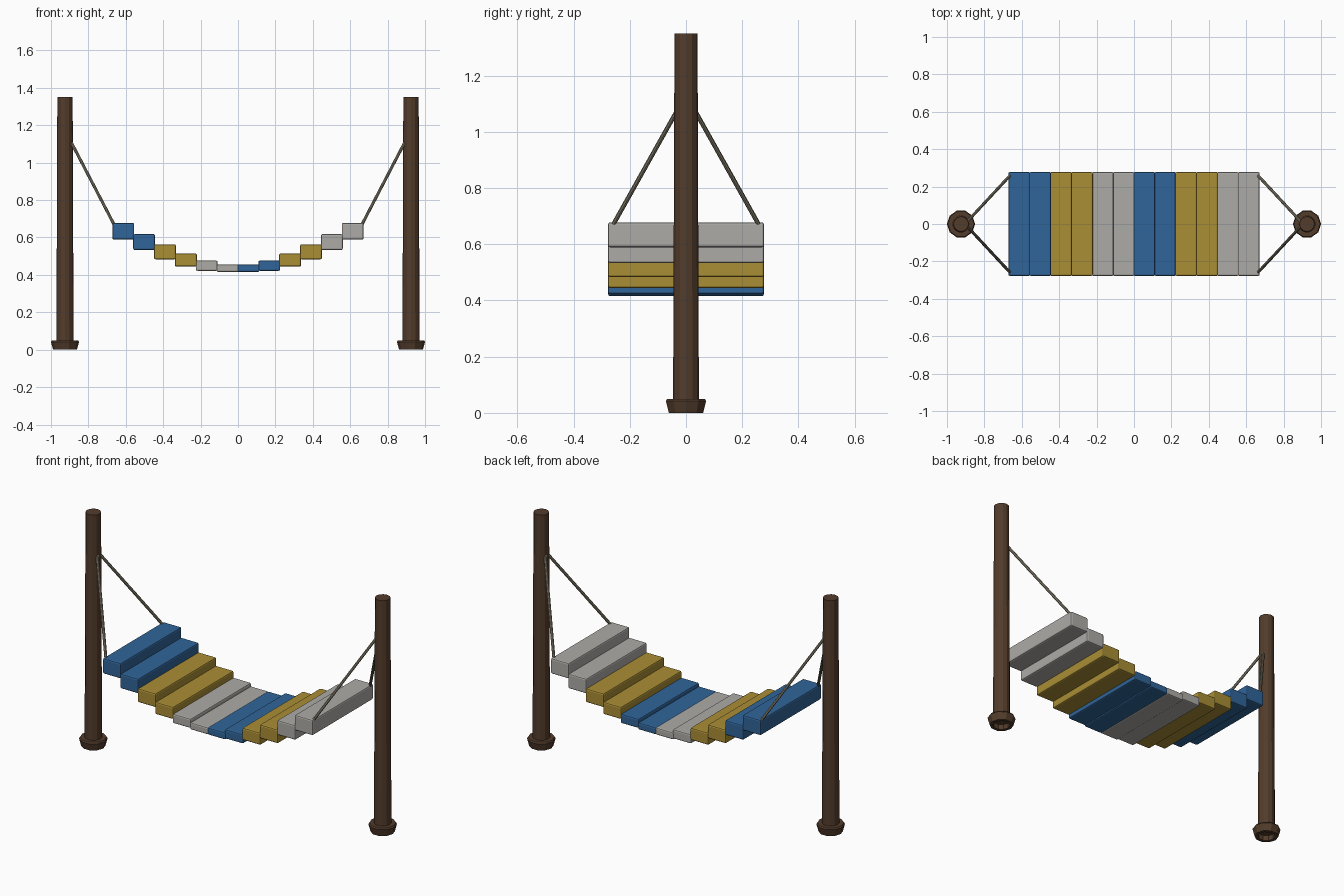
import bpy, math
from mathutils import Vector

if "Cube" in bpy.data.objects:
    bpy.data.objects.remove(bpy.data.objects["Cube"])


def material(name, rgb):
    m = bpy.data.materials.new(name)
    m.diffuse_color = (*rgb, 1)
    m.use_nodes = True
    m.node_tree.nodes["Principled BSDF"].inputs["Base Color"].default_value = m.diffuse_color
    return m


WOOD = material("dark_wood", (0.085, 0.045, 0.024))
ROPE = material("rope", (0.25, 0.22, 0.16))
BLUE = material("blue", (0.03, 0.13, 0.32))
GOLD = material("gold", (0.40, 0.27, 0.035))
PALE = material("pale", (0.42, 0.41, 0.39))


def lathe(name, profile, x, sides, mat):
    """Revolve (radius, z) points around a vertical axis at x."""
    verts, faces = [], []
    for r, z in profile:
        for i in range(sides):
            a = 2 * math.pi * i / sides
            verts.append((r * math.cos(a), r * math.sin(a), z))
    for k in range(len(profile) - 1):
        for i in range(sides):
            j = (i + 1) % sides
            faces.append((k * sides + i, k * sides + j,
                          (k + 1) * sides + j, (k + 1) * sides + i))
    faces.append(tuple(reversed(range(sides))))
    faces.append(tuple(range((len(profile) - 1) * sides, len(profile) * sides)))
    mesh = bpy.data.meshes.new(name)
    mesh.from_pydata(verts, [], faces)
    mesh.materials.append(mat)
    ob = bpy.data.objects.new(name, mesh)
    ob.location.x = x
    bpy.context.collection.objects.link(ob)
    return ob


def plank(name, x, bottom, top, mat):
    bpy.ops.mesh.primitive_cube_add(size=1, location=(x, 0, (bottom + top) / 2))
    ob = bpy.context.object
    ob.name = name
    ob.scale = (0.117, 0.555, top - bottom)
    bpy.ops.object.transform_apply(location=False, rotation=False, scale=True)
    bev = ob.modifiers.new("bevel", "BEVEL")
    bev.width, bev.segments = 0.008, 2
    ob.data.materials.append(mat)


def rope(name, a, b):
    a, b = Vector(a), Vector(b)
    bpy.ops.mesh.primitive_cylinder_add(vertices=8, radius=0.008,
                                        depth=(b - a).length, location=(a + b) / 2)
    ob = bpy.context.object
    ob.name = name
    ob.rotation_euler = (b - a).to_track_quat("Z", "Y").to_euler()
    ob.data.materials.append(ROPE)
    bpy.ops.object.shade_smooth_by_angle()


# Sagging bed of planks: (bottom, top) from the middle outwards
heights = [(0.415, 0.456), (0.422, 0.476), (0.444, 0.515),
           (0.483, 0.563), (0.533, 0.618), (0.589, 0.678)]
left = [PALE, PALE, GOLD, GOLD, BLUE, BLUE]
right = [BLUE, BLUE, GOLD, GOLD, PALE, PALE]
for i, (lo, hi) in enumerate(heights):
    x = 0.1115 * (i + 0.5)
    plank(f"left_plank_{i + 1}", -x, lo, hi, left[i])
    plank(f"right_plank_{i + 1}", x, lo, hi, right[i])

for s, side in ((-1, "left"), (1, "right")):
    # Tapered post and flared foot with a recessed underside
    lathe(f"{side}_post", [(0.046, 0.03), (0.041, 1.35)], s * 0.925, 12, WOOD)
    lathe(f"{side}_post_foot", [(0.046, 0.03), (0.046, 0.0), (0.064, 0.0),
                                (0.075, 0.042), (0.07, 0.05)], s * 0.925, 10, WOOD)
    # Two ropes spread from the post to the end plank corners
    for t, end in ((-1, "front"), (1, "back")):
        rope(f"{side}_{end}_rope", (s * 0.662, t * 0.26, 0.668),
             (s * 0.9, t * 0.004, 1.125))
